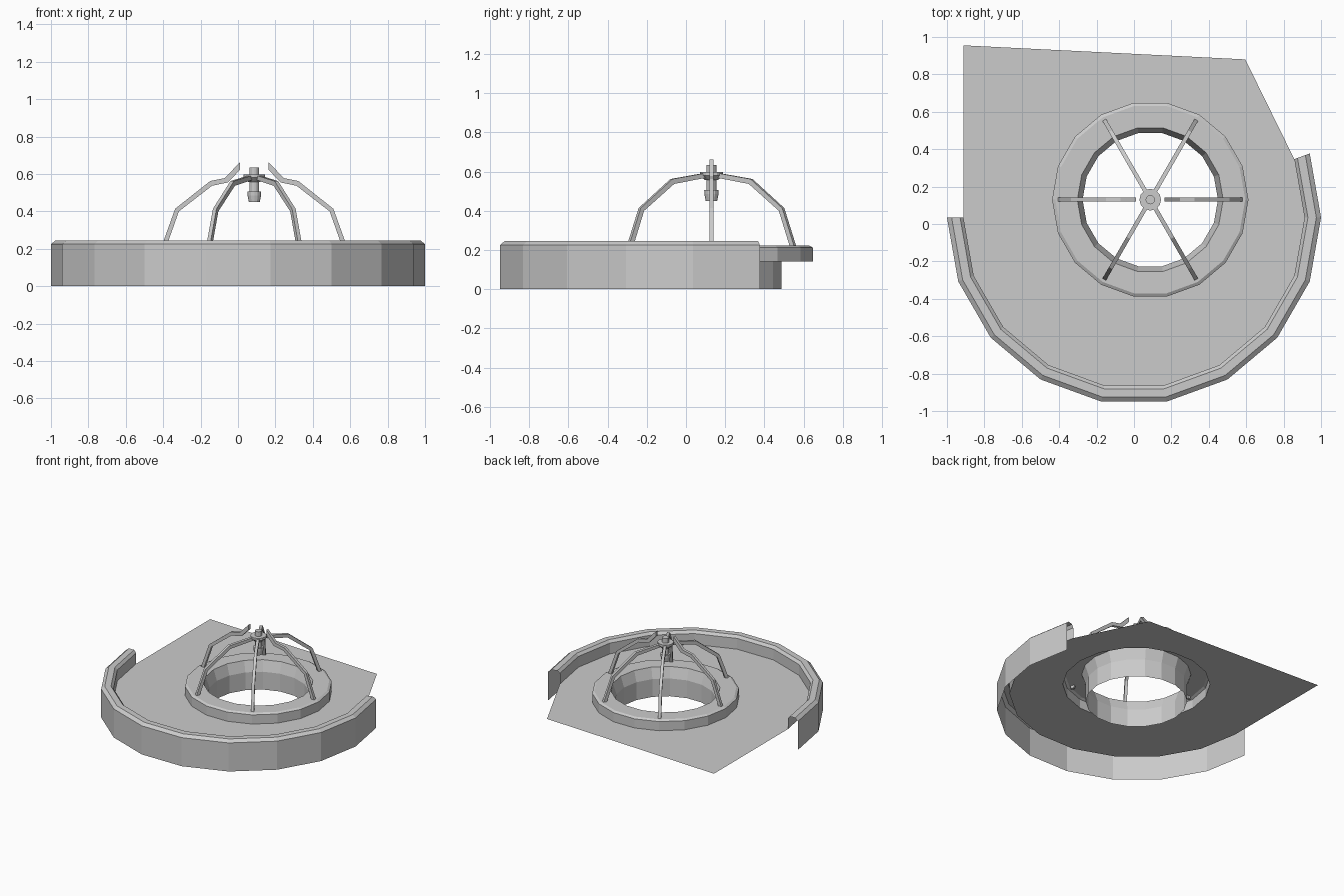
import bpy, bmesh
from math import cos, sin, radians, pi
from mathutils import Matrix, Vector

if "Cube" in bpy.data.objects:
    bpy.data.objects.remove(bpy.data.objects["Cube"])

WELL = (0.087, 0.13)      # centre of well, ribs and finial
ARC = (0.0, 0.035)        # centre of the curved outer wall
FLOOR_Z = 0.14


def finish(bm, name):
    bmesh.ops.remove_doubles(bm, verts=bm.verts, dist=1e-5)
    bmesh.ops.recalc_face_normals(bm, faces=bm.faces)
    mesh = bpy.data.meshes.new(name)
    bm.to_mesh(mesh)
    bm.free()
    ob = bpy.data.objects.new(name, mesh)
    bpy.context.collection.objects.link(ob)
    return ob


def polar(c, r, deg, z):
    return Vector((c[0] + r * cos(radians(deg)), c[1] + r * sin(radians(deg)), z))


def sweep(name, profile, centre, start, step, count):
    """Turn an (r, z) profile around a centre in flat facets."""
    bm = bmesh.new()
    rows = [[bm.verts.new(polar(centre, r, start + step * i, z)) for r, z in profile]
            for i in range(count + 1)]
    for a, b in zip(rows, rows[1:]):
        for j in range(len(profile) - 1):
            bm.faces.new((a[j], b[j], b[j + 1], a[j + 1]))
    bmesh.ops.dissolve_degenerate(bm, dist=1e-6, edges=bm.edges)
    return finish(bm, name)


# Curved outer wall: hollow, chamfered cap, inner lip down to the floor
sweep("outer_wall",
      [(1, 0), (1, 0.225), (0.975, 0.245), (0.93, 0.245), (0.912, 0.225), (0.912, FLOOR_Z)],
      ARC, 180, 20, 10)

# Raised curb and well shaft
sweep("well_curb",
      [(0.525, FLOOR_Z), (0.525, 0.212), (0.508, 0.222), (0.39, 0.222), (0.362, FLOOR_Z), (0.362, 0)],
      WELL, 0, 20, 18)

# Floor sheet with a round opening under the curb
bm = bmesh.new()
outline = [polar(ARC, 0.912, 180 + 20 * i, FLOOR_Z) for i in range(11)]
outline += [Vector((0.595, 0.88, FLOOR_Z)), Vector((-0.912, 0.955, FLOOR_Z))]
opening = [polar(WELL, 0.525, 20 * i, FLOOR_Z) for i in range(18)]
for loop in (outline, opening):
    vs = [bm.verts.new(p) for p in loop]
    for a, b in zip(vs, vs[1:] + vs[:1]):
        bm.edges.new((a, b))
bmesh.ops.triangle_fill(bm, edges=bm.edges[:], use_beauty=True, normal=(0, 0, 1))
floor = finish(bm, "floor")
if floor.data.polygons[0].normal.z < 0:
    floor.data.flip_normals()


# Dome ribs: side outline made of outer and inner points, given thickness
def rib(name, angle, outer, inner, width=0.022):
    bm = bmesh.new()
    sides = []
    for y in (-width / 2, width / 2):
        sides.append([[bm.verts.new((r, y, z)) for r, z in line] for line in (outer, inner)])
    (ao, ai), (bo, bi) = sides
    n = len(outer)
    for i in range(n - 1):
        bm.faces.new((ao[i], ao[i + 1], ai[i + 1], ai[i]))
        bm.faces.new((bo[i], bi[i], bi[i + 1], bo[i + 1]))
        bm.faces.new((ao[i], bo[i], bo[i + 1], ao[i + 1]))
        bm.faces.new((ai[i], ai[i + 1], bi[i + 1], bi[i]))
    for k in (0, n - 1):
        bm.faces.new((ao[k], ai[k], bi[k], bo[k]))
    bm.transform(Matrix.Translation((*WELL, 0)) @ Matrix.Rotation(radians(angle), 4, 'Z'))
    finish(bm, name)


outer = [(0.5, 0.2), (0.423, 0.414), (0.236, 0.562)]
inner = [(0.474, 0.2), (0.403, 0.4), (0.226, 0.537)]
for i in range(6):
    if i % 3 == 0:   # side ribs flick upward at the tip
        rib(f"side_rib_{i}", 60 * i, outer + [(0.158, 0.578), (0.077, 0.662)],
            inner + [(0.14, 0.555), (0.077, 0.622)])
    else:            # the others run into the hub
        rib(f"dome_rib_{i}", 60 * i, outer + [(0.03, 0.594)], inner + [(0.03, 0.57)])

# Turned finial at the crown
sweep("finial",
      [(0, 0.634), (0.025, 0.634), (0.025, 0.597), (0.058, 0.597), (0.058, 0.58),
       (0.032, 0.556), (0.025, 0.556), (0.025, 0.507), (0.037, 0.507), (0.036, 0.485),
       (0.029, 0.45), (0, 0.45)],
      WELL, 0, 30, 12)
